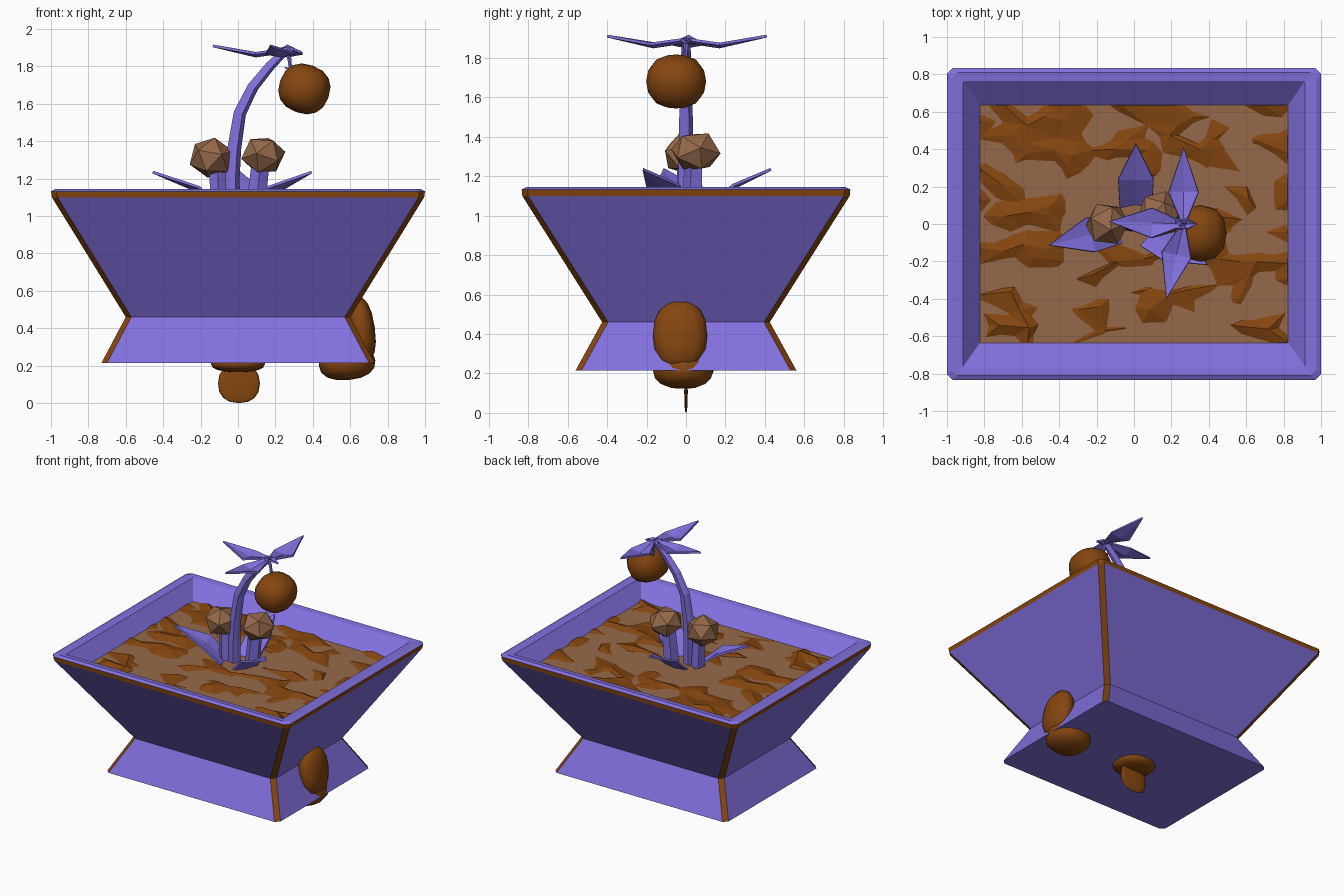
import bpy, bmesh, math, random
from mathutils import Vector, Matrix

if "Cube" in bpy.data.objects:
    bpy.data.objects.remove(bpy.data.objects["Cube"])

random.seed(7)


def material(name, rgb):
    m = bpy.data.materials.new(name)
    m.diffuse_color = (*rgb, 1)
    m.use_nodes = True
    m.node_tree.nodes["Principled BSDF"].inputs["Base Color"].default_value = m.diffuse_color
    return m


PURPLE = material("purple", (0.223, 0.162, 0.730))
BROWN = material("dark_brown", (0.235, 0.061, 0.005))
TAN = material("light_brown", (0.305, 0.141, 0.070))


def finish(name, bm, *mats, smooth=False, normals=True):
    if normals:
        bmesh.ops.recalc_face_normals(bm, faces=bm.faces)
    me = bpy.data.meshes.new(name)
    bm.to_mesh(me)
    bm.free()
    for m in mats:
        me.materials.append(m)
    for p in me.polygons:
        p.use_smooth = smooth
    ob = bpy.data.objects.new(name, me)
    bpy.context.collection.objects.link(ob)
    return ob


def bridge(bm, a, b):
    n = len(a)
    return [bm.faces.new((a[i], a[(i + 1) % n], b[(i + 1) % n], b[i])) for i in range(n)]


# planter: chamfered rectangles stacked from foot to rim and down inside
SOIL = 1.03
levels = [(0.73, 0.56, 0.215), (0.60, 0.425, 0.46), (0.995, 0.83, 1.10), (1.0, 0.833, 1.132),
          (0.975, 0.81, 1.145), (0.915, 0.765, 1.14), (0.822, 0.633, SOIL)]
bm = bmesh.new()
rings = []
for k, (x, y, z) in enumerate(levels):
    c = 0.03 if k < 5 else 0.002
    pts = [(x - c, -y), (x, -y + c), (x, y - c), (x - c, y),
           (-x + c, y), (-x, y - c), (-x, -y + c), (-x + c, -y)]
    rings.append([bm.verts.new((px, py, z)) for px, py in pts])
for k in range(len(rings) - 1):
    for i, f in enumerate(bridge(bm, rings[k], rings[k + 1])):
        # corner strips and the rim band are brown
        f.material_index = 1 if k == 2 or (k < 2 and i % 2 == 0) else 0
bm.faces.new(rings[0])
bm.faces.new(rings[-1])
finish("planter", bm, PURPLE, BROWN)

# flat soil, and a jagged darker layer poking through it
bm = bmesh.new()
bmesh.ops.create_grid(bm, x_segments=1, y_segments=1, size=1,
                      matrix=Matrix.Translation((0, 0, SOIL + 0.004)) @ Matrix.Diagonal((0.824, 0.635, 1, 1)))
finish("soil", bm, TAN)
bm = bmesh.new()
bmesh.ops.create_grid(bm, x_segments=13, y_segments=15, size=1,
                      matrix=Matrix.Translation((0, 0, SOIL)) @ Matrix.Diagonal((0.822, 0.633, 1, 1)))
for v in bm.verts:
    x, y = v.co.x, v.co.y
    if abs(x) < 0.81 and abs(y) < 0.62:
        v.co.x += random.uniform(-0.05, 0.05)
        v.co.y += random.uniform(-0.03, 0.03)
    dip = 0.035 * max(0, 1 - math.hypot(x, y) / 0.4)
    v.co.z += random.uniform(-0.025, 0.032) - dip
bmesh.ops.triangulate(bm, faces=bm.faces)
finish("soil_clods", bm, BROWN)


def tube(name, path, radii, sides=8, flute=1.0):
    """Tapered tube along a path lying in a plane of constant y."""
    bm = bmesh.new()
    rows = []
    P = [Vector(p) for p in path]
    for i, p in enumerate(P):
        t = (P[min(i + 1, len(P) - 1)] - P[max(i - 1, 0)]).normalized()
        u = Vector((0, 1, 0))
        w = t.cross(u).normalized()
        row = []
        for k in range(sides):
            a = math.tau * (k + 0.5) / sides
            r = radii[i] * (flute if k % 2 else 1)
            row.append(bm.verts.new(p + r * (math.cos(a) * u + math.sin(a) * w)))
        rows.append(row)
    for a, b in zip(rows, rows[1:]):
        bridge(bm, a, b)
    bm.faces.new(rows[0])
    bm.faces.new(rows[-1])
    return finish(name, bm, PURPLE)


# curved trunk, the hook that holds the fruit, and two short stalks
tube("trunk", [(-0.03, 0, 1.0), (-0.03, 0, 1.2), (-0.02, 0, 1.36), (0.01, 0, 1.55),
               (0.08, 0, 1.69), (0.17, 0, 1.80), (0.26, 0, 1.89)],
     [0.045, 0.042, 0.040, 0.036, 0.032, 0.028, 0.022], 8, 0.8)
tube("fruit_hook", [(0.25, 0, 1.89), (0.275, 0, 1.84), (0.28, 0, 1.79), (0.31, 0, 1.75)],
     [0.014, 0.011, 0.010, 0.010], 5)
tube("left_stalk", [(-0.10, 0, 1.0), (-0.11, 0, 1.26)], [0.05, 0.045], 5)
tube("right_stalk", [(0.09, 0.04, 1.0), (0.12, 0.04, 1.28)], [0.055, 0.05], 5)


def leaf(name, origin, angle, rows, crease=0.015, thick=0.014):
    """Creased plate; rows are (distance, height, width), ending in a point."""
    bm = bmesh.new()
    d = Vector((math.cos(angle), math.sin(angle), 0))
    s = Vector((-d.y, d.x, 0))
    grid = []
    for r, z, w in rows:
        c = Vector(origin) + d * r + Vector((0, 0, z))
        drop = Vector((0, 0, crease if w > 0 else 0))
        grid.append([bm.verts.new(c + s * w / 2), bm.verts.new(c - drop), bm.verts.new(c - s * w / 2)])
    for a, b in zip(grid, grid[1:]):
        for k in range(2):
            bm.faces.new((a[k], a[k + 1], b[k + 1], b[k]))
    bmesh.ops.remove_doubles(bm, verts=bm.verts, dist=0.0005)
    ob = finish(name, bm, PURPLE)
    mod = ob.modifiers.new("thickness", 'SOLIDIFY')
    mod.thickness = thick
    mod.offset = 0


# crown leaves: dip from the trunk, then rise to the tip
for i, (ang, length) in enumerate([(90, 0.41), (178, 0.40), (257, 0.41)]):
    leaf(f"crown_leaf_{i + 1}", (0.265, 0, 1.895), math.radians(ang),
         [(0, 0, 0.02), (0.17, -0.025, 0.16), (length, 0.015, 0)])
leaf("crown_bud", (0.26, 0, 1.895), 0, [(-0.04, 0, 0.05), (0.03, 0, 0.05), (0.08, -0.02, 0)])

# ground leaves around the trunk
for i, (ang, length) in enumerate([(90, 0.43), (194, 0.47), (331, 0.45)]):
    leaf(f"ground_leaf_{i + 1}", (0.01 if i == 0 else 0, 0, 0), math.radians(ang),
         [(0.08, 1.02, 0.17), (0.24, 1.155, 0.19), (length, 1.235, 0)])

# sepals on the hanging fruit
for i in range(3):
    leaf(f"sepal_{i + 1}", (0.30, 0, 1.785), math.radians(120 * i + 30),
         [(0, 0, 0.015), (0.025, 0.0, 0.03), (0.06, 0.01, 0)], 0.003, 0.006)


def fruit(name, centre, radii, tilt=0):
    """Rounded, slightly boxy fruit."""
    bm = bmesh.new()
    bmesh.ops.create_uvsphere(bm, u_segments=12, v_segments=8, radius=1)
    for v in bm.verts:
        v.co = Vector([math.copysign(abs(c) ** 0.86, c) if abs(c) > 1e-5 else 0 for c in v.co])
    bmesh.ops.transform(bm, verts=bm.verts, matrix=Matrix.Translation(centre)
                        @ Matrix.Rotation(math.radians(tilt), 4, 'Y') @ Matrix.Diagonal((*radii, 1)))
    finish(name, bm, BROWN, smooth=True)


fruit("hanging_fruit", (0.355, -0.05, 1.68), (0.137, 0.152, 0.132), 20)
fruit("side_fruit", (0.66, -0.03, 0.395), (0.072, 0.138, 0.175), -8)
fruit("lower_fruit", (0.583, -0.015, 0.215), (0.152, 0.152, 0.092), -5)
fruit("flat_fruit", (0, 0, 0.21), (0.145, 0.14, 0.045))
fruit("thin_fruit", (0.005, 0, 0.105), (0.112, 0.009, 0.105))

# faceted buds on the short stalks
for name, centre, radii, turn in [("left_bud", (-0.143, 0, 1.312), (0.122, 0.122, 0.112), 20),
                                  ("right_bud", (0.135, 0.05, 1.325), (0.122, 0.132, 0.108), 50)]:
    bm = bmesh.new()
    bmesh.ops.create_icosphere(bm, subdivisions=1, radius=1, matrix=Matrix.Translation(centre)
                               @ Matrix.Diagonal((*radii, 1))
                               @ Matrix.Rotation(math.radians(turn), 4, (1, 0.5, 0.6)))
    finish(name, bm, TAN)
